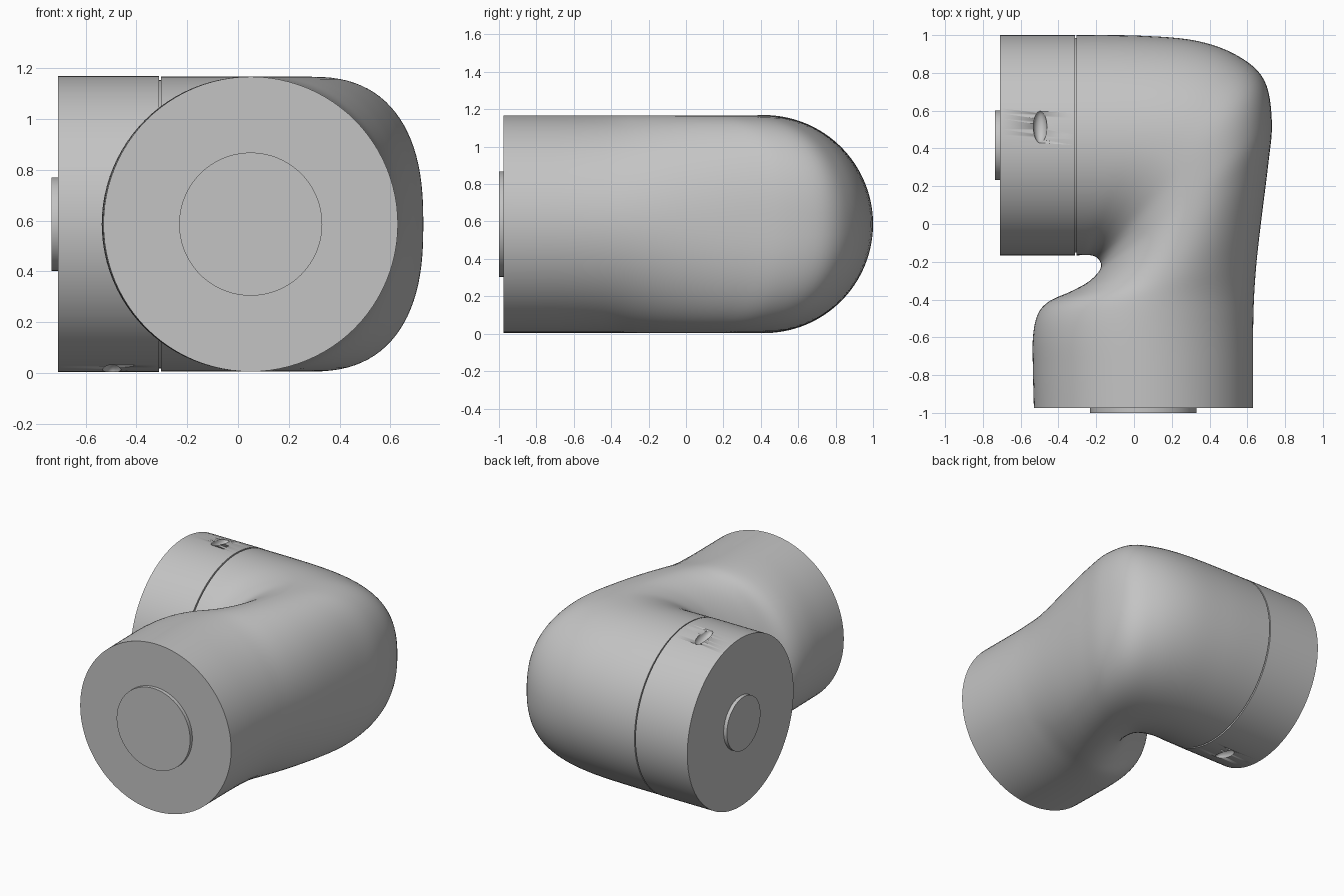
import bpy, bmesh, math
from mathutils import Vector, Matrix

if "Cube" in bpy.data.objects:
    bpy.data.objects.remove(bpy.data.objects["Cube"], do_unlink=True)

grey = bpy.data.materials.new("plain grey")
grey.use_nodes = True
colour = (0.55, 0.55, 0.55, 1)
grey.diffuse_color = colour
grey.node_tree.nodes["Principled BSDF"].inputs["Base Color"].default_value = colour

MID = 0.586          # height of both tube axes
SIDE_Y, SIDE_R = 0.417, 0.583
FRONT_X = 0.05


def finish(bm, name, angle=35):
    bmesh.ops.recalc_face_normals(bm, faces=bm.faces)
    mesh = bpy.data.meshes.new(name)
    bm.to_mesh(mesh)
    bm.free()
    mesh.materials.append(grey)
    ob = bpy.data.objects.new(name, mesh)
    bpy.context.collection.objects.link(ob)
    bpy.ops.object.select_all(action="DESELECT")
    ob.select_set(True)
    bpy.context.view_layer.objects.active = ob
    bpy.ops.object.shade_smooth_by_angle(angle=math.radians(angle))
    return ob


def disc(name, axis, start, end, radius, centre):
    """Solid cylinder along x or y between two coordinates."""
    bm = bmesh.new()
    rot = Matrix.Rotation(math.pi / 2, 4, "Y" if axis == "x" else "X")
    m = (start + end) / 2
    pos = (m, centre, MID) if axis == "x" else (centre, m, MID)
    bmesh.ops.create_cone(bm, cap_ends=True, segments=128, radius1=radius, radius2=radius,
                          depth=abs(end - start), matrix=Matrix.Translation(pos) @ rot)
    return finish(bm, name)


# Elbow sections: inner x, inner y, outer x, outer y, outer roundness, inner roundness
sections = [
    (-0.53, -0.975, 0.63, -0.975, 2.0, 2.0),
    (-0.535, -0.78, 0.63, -0.80, 2.0, 2.0),
    (-0.535, -0.60, 0.63, -0.64, 2.0, 2.0),
    (-0.51, -0.48, 0.632, -0.50, 2.0, 2.0),
    (-0.45, -0.41, 0.637, -0.36, 2.0, 2.0),
    (-0.33, -0.355, 0.65, -0.19, 2.05, 1.95),
    (-0.24, -0.305, 0.675, 0.03, 2.2, 1.9),
    (-0.185, -0.25, 0.71, 0.31, 2.4, 1.85),
    (-0.175, -0.215, 0.73, 0.54, 2.5, 1.85),
    (-0.185, -0.19, 0.69, 0.76, 2.4, 1.85),
    (-0.205, -0.172, 0.55, 0.89, 2.2, 1.9),
    (-0.235, -0.165, 0.33, 0.97, 2.05, 1.95),
    (-0.27, -0.165, 0.03, 0.997, 2.0, 2.0),
    (-0.304, -0.166, -0.304, 1.0, 2.0, 2.0),
]


def spline(rows, steps):
    """Catmull-Rom interpolation between the section rows."""
    out = []
    for i in range(len(rows) - 1):
        a, b = rows[max(i - 1, 0)], rows[i]
        c, d = rows[i + 1], rows[min(i + 2, len(rows) - 1)]
        for k in range(steps):
            t = k / steps
            out.append([0.5 * (2 * q + (r - p) * t + (2 * p - 5 * q + 4 * r - s) * t * t
                               + (3 * q - p - 3 * r + s) * t ** 3)
                        for p, q, r, s in zip(a, b, c, d)])
    return out + [rows[-1]]


def power(v, n):
    return math.copysign(abs(v) ** (2 / n), v)


# Elbow body: loft of upright oval sections fanning round the bend
bm = bmesh.new()
rings = []
N = 96
for ix, iy, ox, oy, n_out, n_in in spline(sections, 6):
    centre = Vector(((ix + ox) / 2, (iy + oy) / 2, MID))
    half = Vector(((ox - ix) / 2, (oy - iy) / 2, 0))
    ring = []
    for k in range(N):
        a = 2 * math.pi * k / N
        n = n_out if math.cos(a) > 0 else n_in
        p = centre + half * power(math.cos(a), n) + Vector((0, 0, 0.581 * power(math.sin(a), n)))
        ring.append(bm.verts.new(p))
    rings.append(ring)
for r, s in zip(rings, rings[1:]):
    for k in range(N):
        j = (k + 1) % N
        bm.faces.new((r[k], r[j], s[j], s[k]))
bm.faces.new(rings[0])
bm.faces.new(rings[-1])
finish(bm, "elbow_body", 50)

# Side cap, with a narrow recessed seam behind it
cap = disc("side_cap", "x", -0.71, -0.312, SIDE_R, SIDE_Y)
disc("seam_neck", "x", -0.33, -0.29, 0.568, SIDE_Y)

# Oval dimples on opposite sides of the cap
for label, tilt in (("upper", 0.168), ("lower", 0.168 + math.pi)):
    bm = bmesh.new()
    place = (Matrix.Translation((-0.497, SIDE_Y, MID)) @ Matrix.Rotation(-tilt, 4, "X")
             @ Matrix.Translation((0, 0, SIDE_R)) @ Matrix.Diagonal((0.036, 0.087, 0.04, 1)))
    bmesh.ops.create_uvsphere(bm, u_segments=32, v_segments=16, radius=1, matrix=place)
    cutter = finish(bm, label + "_dimple_cutter")
    cutter.hide_render = True
    cutter.hide_set(True)
    cut = cap.modifiers.new(label + " dimple", "BOOLEAN")
    cut.operation = "DIFFERENCE"
    cut.solver = "EXACT"
    cut.object = cutter

# Raised round bosses on the two end faces
disc("front_boss", "y", -1.0, -0.96, 0.282, FRONT_X)
disc("side_boss", "x", -0.735, -0.70, 0.184, SIDE_Y)
